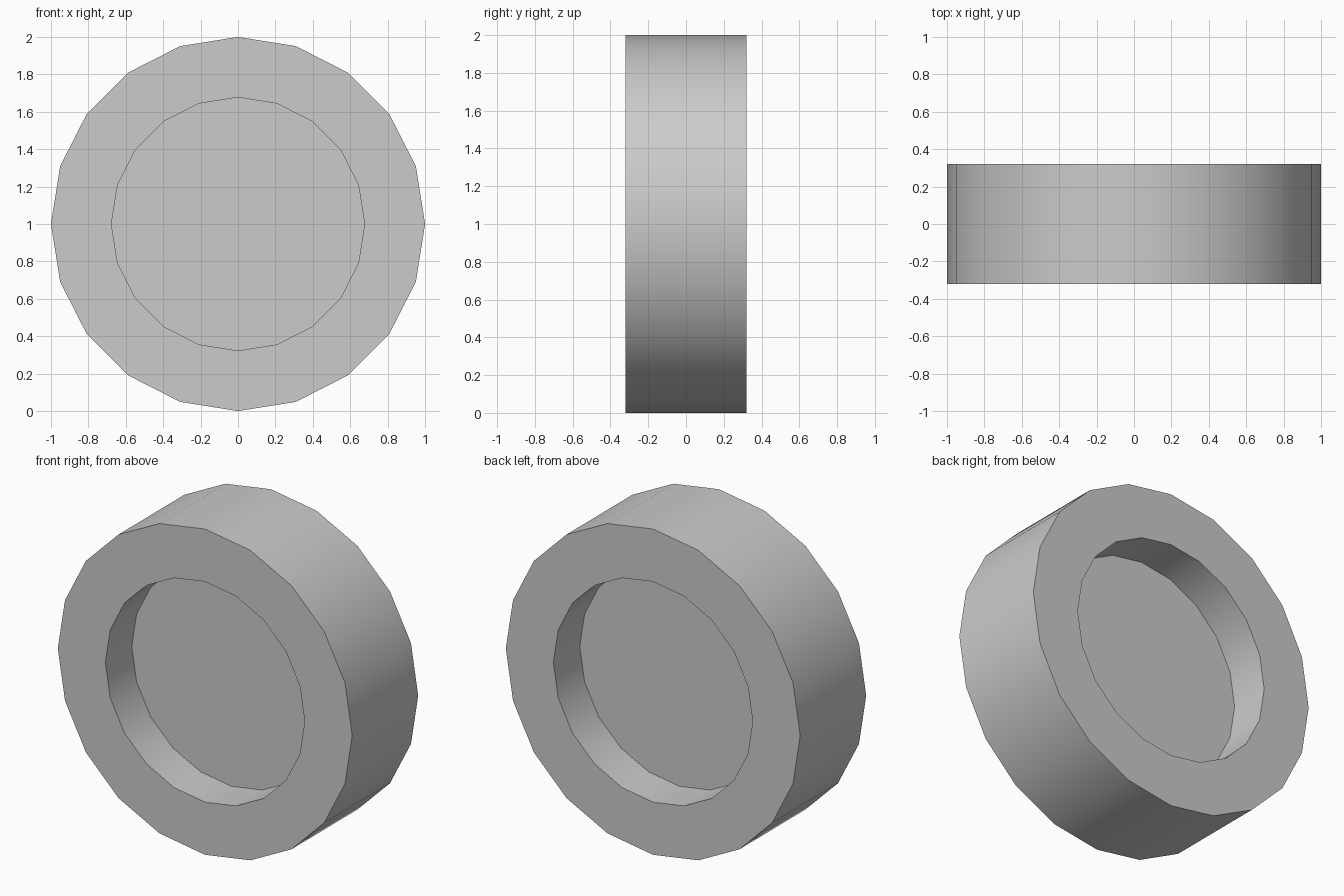
import bpy, bmesh, math
from mathutils import Matrix, Vector

if "Cube" in bpy.data.objects:
    bpy.data.objects.remove(bpy.data.objects["Cube"])

SIDES, RADIUS, HALF_WIDTH = 20, 1.0, 0.32
RECESS_RADIUS, RECESS_DEPTH = 0.677, 0.256


def extrude_cap(bm, face):
    return bmesh.ops.extrude_discrete_faces(bm, faces=[face])["faces"][0]


# Wheel body: 20-sided drum, axis along y, vertex at the top
bm = bmesh.new()
bmesh.ops.create_cone(bm, cap_ends=True, segments=SIDES, radius1=RADIUS,
                      radius2=RADIUS, depth=2 * HALF_WIDTH)
caps = [f for f in bm.faces if len(f.verts) == SIDES]

# Dished recess on both faces: rim step in, then wall sunk inwards
for cap in caps:
    side = math.copysign(1, cap.calc_center_median().z)
    cap = extrude_cap(bm, cap)
    s = RECESS_RADIUS / RADIUS
    bmesh.ops.scale(bm, vec=(s, s, 1), verts=cap.verts[:])
    cap = extrude_cap(bm, cap)
    bmesh.ops.translate(bm, vec=Vector((0, 0, -side * RECESS_DEPTH)), verts=cap.verts[:])

bmesh.ops.transform(bm, verts=bm.verts[:],
                    matrix=Matrix.Translation((0, 0, RADIUS)) @ Matrix.Rotation(math.pi / 2, 4, 'X'))
bmesh.ops.recalc_face_normals(bm, faces=bm.faces[:])
mesh = bpy.data.meshes.new("wheel")
bm.to_mesh(mesh)
bm.free()

wheel = bpy.data.objects.new("wheel", mesh)
bpy.context.collection.objects.link(wheel)
bpy.context.view_layer.objects.active = wheel
wheel.select_set(True)
bpy.ops.object.shade_smooth_by_angle(angle=math.radians(30))
